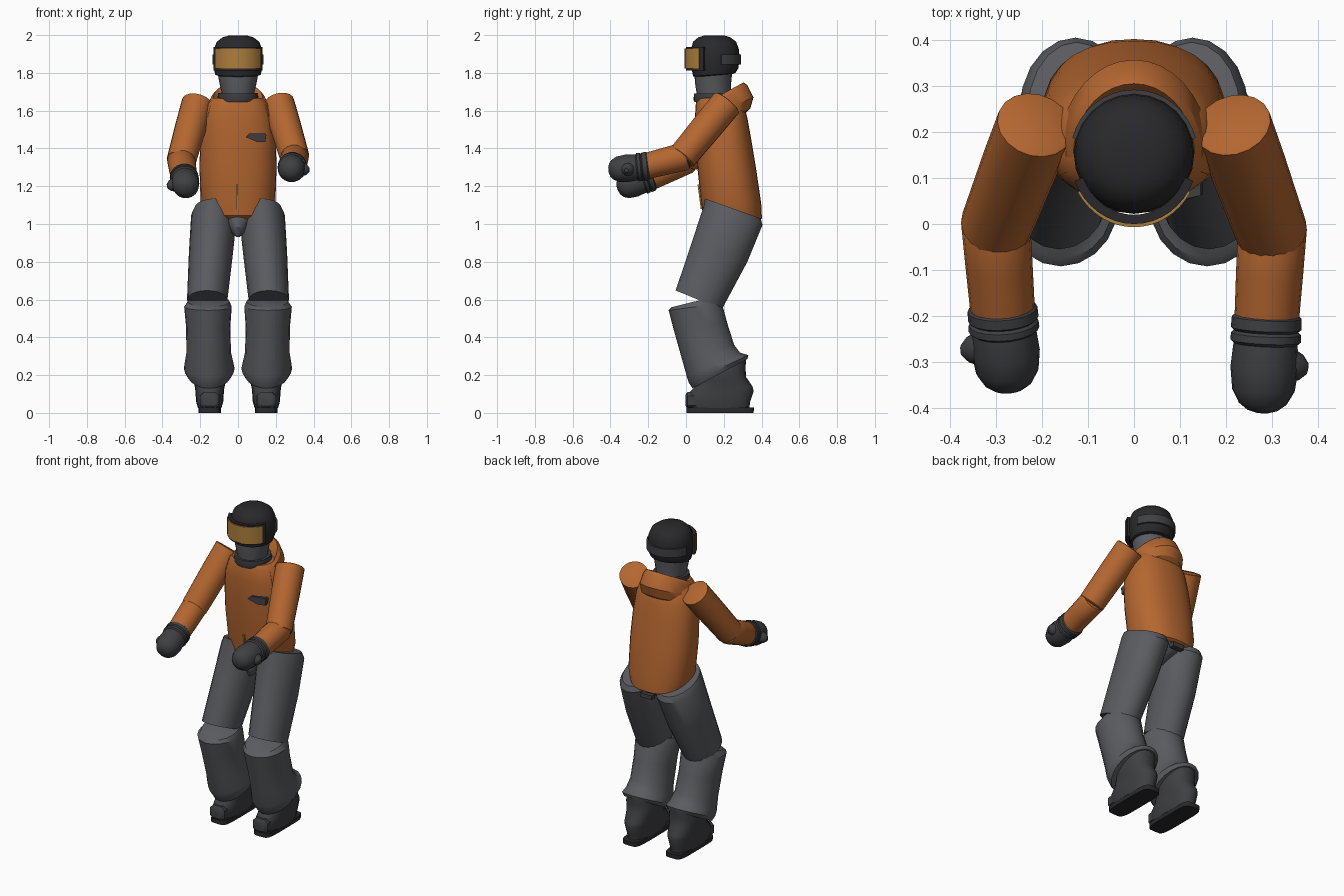
import bpy, bmesh
from math import sin, cos, pi, radians, copysign
from mathutils import Vector


def material(name, r, g, b):
    m = bpy.data.materials.new(name)
    m.diffuse_color = (r, g, b, 1)
    return m


ORANGE = material("orange_shell", 0.46, 0.135, 0.03)
GREY = material("trouser_grey", 0.105, 0.107, 0.117)
DARK = material("dark_grey", 0.05, 0.051, 0.056)
BLACK = material("near_black", 0.022, 0.022, 0.024)
GOLD = material("gold", 0.42, 0.21, 0.045)


def skin(name, rings, mat, closed=False, angle=35):
    """Join equal-length point loops into one capped (or closed) surface."""
    bm = bmesh.new()
    vs = [[bm.verts.new(p) for p in r] for r in rings]
    n = len(vs[0])
    for a, b in zip(vs, vs[1:] + ([vs[0]] if closed else [])):
        for i in range(n):
            j = (i + 1) % n
            bm.faces.new((a[i], a[j], b[j], b[i]))
    if not closed:
        bm.faces.new(vs[0])
        bm.faces.new(vs[-1])
    bmesh.ops.recalc_face_normals(bm, faces=bm.faces)
    me = bpy.data.meshes.new(name)
    bm.to_mesh(me)
    bm.free()
    me.materials.append(mat)
    ob = bpy.data.objects.new(name, me)
    bpy.context.collection.objects.link(ob)
    bpy.ops.object.select_all(action='DESELECT')
    ob.select_set(True)
    bpy.context.view_layer.objects.active = ob
    bpy.ops.object.shade_smooth_by_angle(angle=radians(angle))
    return ob


def loft(name, sections, mat, power=2.0, n=20, angle=35):
    """Sections: (front y, front z, back y, back z, centre x, half width)."""
    rings = []
    for fy, fz, by, bz, cx, rx in sections:
        ring = []
        for i in range(n):
            c, s = cos(2 * pi * i / n), sin(2 * pi * i / n)
            u = copysign(abs(c) ** (2 / power), c)
            v = copysign(abs(s) ** (2 / power), s)
            ring.append((cx + rx * u, (fy + by) / 2 + v * (by - fy) / 2,
                         (fz + bz) / 2 + v * (bz - fz) / 2))
        rings.append(ring)
    return skin(name, rings, mat, angle=angle)


def tube(name, a, b, stations, mat, n=18):
    """Round limb from a to b; stations are (fraction, radius)."""
    a, b = Vector(a), Vector(b)
    d = (b - a).normalized()
    u = d.cross(Vector((0, 0, 1))).normalized()
    v = d.cross(u)
    return skin(name, [[a.lerp(b, t) + r * (cos(2 * pi * i / n) * u + sin(2 * pi * i / n) * v)
                        for i in range(n)] for t, r in stations], mat)


def band(name, rx, ry, a0, a1, z0, z1, mat, thick=0.012, cy=0.15, n=16):
    """Curved strip of rectangular section around the head."""
    rings = []
    for k in range(n + 1):
        t = radians(a0 + (a1 - a0) * k / n)
        rings.append([((rx - o) * cos(t), cy + (ry - o) * sin(t), z)
                      for o, z in ((0, z0), (0, z1), (thick, z1), (thick, z0))])
    return skin(name, rings, mat)


# Jacket body
loft("jacket_body", [
    (.11, 1.025, .39, 1.02, 0, .13), (.09, 1.045, .402, 1.03, 0, .175),
    (.08, 1.12, .398, 1.11, 0, .198), (.06, 1.30, .37, 1.30, 0, .204),
    (.05, 1.45, .345, 1.45, 0, .20), (.047, 1.56, .325, 1.56, 0, .187),
    (.052, 1.64, .305, 1.64, 0, .158), (.06, 1.665, .28, 1.67, 0, .13)],
    ORANGE, power=2.3, n=28)

# Hood folded behind the neck
rings = []
for k in range(21):
    t = radians(-12 + 204 * k / 20)
    drop = .085 * (sin(t) - 1)
    rings.append([(rx * cos(t), .15 + ry * sin(t), z + drop) for rx, ry, z in (
        (.105, .10, 1.64), (.115, .115, 1.70), (.132, .155, 1.75), (.148, .175, 1.735),
        (.165, .207, 1.67), (.158, .19, 1.61), (.14, .15, 1.575))])
skin("hood", rings, ORANGE, angle=30)

# Collar, neck and face
loft("collar", [(.045, 1.645, .26, 1.645, 0, .105), (.04, 1.655, .262, 1.66, 0, .11),
                (.042, 1.69, .255, 1.695, 0, .105), (.06, 1.69, .24, 1.695, 0, .085)], DARK)
loft("neck_and_face", [(.06, 1.65, .235, 1.65, 0, .082), (.055, 1.70, .237, 1.70, 0, .088),
                       (.047, 1.75, .24, 1.76, 0, .10), (.045, 1.80, .245, 1.80, 0, .108)], GREY)

# Helmet, goggles and strap
loft("helmet", [
    (.05, 1.778, .25, 1.795, 0, .108), (.038, 1.782, .262, 1.80, 0, .12),
    (.03, 1.82, .277, 1.825, 0, .128), (.022, 1.88, .284, 1.88, 0, .131),
    (.026, 1.925, .28, 1.925, 0, .128), (.038, 1.965, .265, 1.965, 0, .112),
    (.065, 1.988, .235, 1.988, 0, .082), (.10, 1.999, .20, 1.999, 0, .045)], BLACK, n=24)
band("goggle_frame", .139, .15, -158, -22, 1.812, 1.937, BLACK, .02)
band("goggle_lens", .143, .157, -149, -31, 1.822, 1.928, GOLD, .014)
band("goggle_strap", .139, .142, 15, 165, 1.845, 1.897, DARK)

# Front zip and chest pocket flap
skin("zip", [[(x, y + o, z) for x, o in ((-.011, 0), (.0, 0), (.0, .02), (-.011, .02))]
             for y, z in ((.078, 1.08), (.061, 1.21))], GOLD)
skin("chest_pocket", [[(x, y + .028 * (x / .15) ** 2, z) for x, z in
                       ((.04, 1.46), (.06, 1.48), (.145, 1.48), (.15, 1.47), (.145, 1.435), (.10, 1.435))]
                      for y in (.036, .065)], DARK)

# Trouser seat and rear belt loop
loft("trouser_seat", [(.10, 1.10, .38, 1.09, 0, .18), (.097, 1.03, .385, 1.02, 0, .10),
                      (.085, .985, .36, .99, 0, .065), (.10, .955, .30, .97, 0, .045),
                      (.11, .93, .26, .95, 0, .015)], GREY)
skin("belt_loop", [[(x, .395 + o, z) for o, z in ((-.03, .985), (.005, .985), (.005, 1.012), (-.03, 1.012))]
                   for x in (-.04, .04)], DARK)

for side, label in ((-1, "left"), (1, "right")):
    x = .155 * side
    # Trouser legs, bent at the knee
    loft(label + "_thigh", [
        (.10, 1.135, .395, 1.03, .125 * side, .105), (.095, 1.10, .405, .995, .127 * side, .121),
        (.03, .90, .325, .80, .143 * side, .117), (-.055, .648, .19, .548, .163 * side, .107)], GREY)
    loft(label + "_shin", [
        (-.075, .56, .17, .62, x, .11), (-.092, .543, .19, .58, x + .004 * side, .126),
        (-.065, .44, .22, .47, x + .003 * side, .117), (-.02, .28, .255, .36, x, .118),
        (.005, .19, .285, .32, x - .002 * side, .131), (.015, .16, .33, .305, x - .003 * side, .134),
        (.035, .13, .325, .285, x - .003 * side, .118)], GREY)
    # Boots with flat soles
    bx = .15 * side
    loft(label + "_boot", [
        (.01, .025, .335, .025, bx, .062), (.0, .06, .34, .06, bx, .072),
        (.008, .10, .358, .115, bx, .075), (.04, .132, .352, .14, bx, .078),
        (.07, .16, .318, .19, bx, .088), (.06, .20, .315, .24, bx, .095),
        (.07, .24, .32, .30, bx, .085)], DARK, power=2.4)
    skin(label + "_toe_buckle", [[(bx + u * r, y, .065 + v * r) for u, v in (
        (1, .5), (.6, .9), (-.6, .9), (-1, .5), (-1, -.5), (-.6, -.8), (.6, -.8), (1, -.5))]
        for y, r in ((.06, .052), (.008, .05), (-.003, .035))], DARK)
    loft(label + "_sole", [(.002, 0, .358, 0, bx, .06), (.002, .028, .36, .028, bx, .06)],
         BLACK, power=5, n=24)

# Arms: shoulder, elbow, wrist, fingertip, thumb tip
arms = {
    "left": ((-.215, .215, 1.64), (-.30, -.005, 1.335), (-.285, -.195, 1.245),
             (-.272, -.362, 1.185), (-.375, -.275, 1.20)),
    "right": ((.215, .215, 1.64), (.30, -.02, 1.355), (.288, -.215, 1.305),
              (.279, -.41, 1.285), (.377, -.315, 1.285)),
}
for label, (shoulder, elbow, wrist, tip, thumb) in arms.items():
    tube(label + "_upper_arm", shoulder, elbow,
         ((-.01, .078), (.0, .084), (.4, .083), (1, .078), (1.02, .068)), ORANGE)
    back = Vector(elbow) + (Vector(elbow) - Vector(wrist)).normalized() * .025
    tube(label + "_forearm", back, wrist, ((0, .068), (.06, .075), (.5, .073), (1, .07)), ORANGE)
    tube(label + "_glove_cuff", wrist, tip, ((-.1, .068), (-.06, .076), (.06, .077), (.09, .07),
                                            (.12, .076), (.2, .077), (.24, .068)), DARK)
    tube(label + "_glove", wrist, tip, ((0, .066), (.25, .07), (.5, .074), (.75, .068),
                                       (.9, .052), (.97, .034), (1, .015)), DARK)
    base = Vector(wrist).lerp(Vector(tip), .42)
    tube(label + "_thumb", base, thumb, ((0, .042), (.6, .038), (.85, .028), (1, .012)), DARK, n=12)
